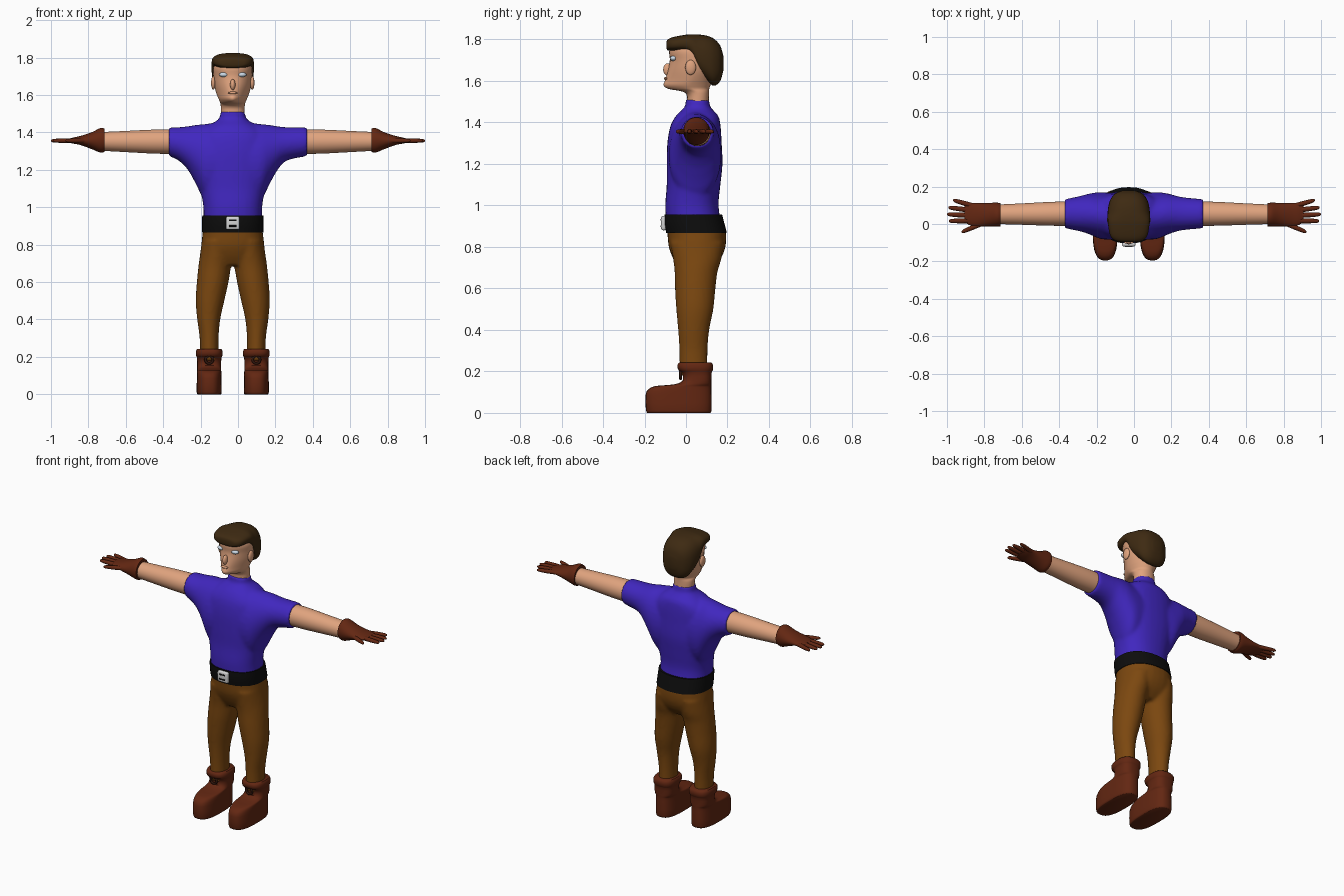
import bpy, bmesh, math
from mathutils import Vector, Matrix

if "Cube" in bpy.data.objects:
    bpy.data.objects.remove(bpy.data.objects["Cube"])

CX = -0.028  # body centre line (arms reach x = -1 and x = 1)


def material(name, rgb):
    m = bpy.data.materials.new(name)
    m.diffuse_color = (*rgb, 1)
    m.use_nodes = True
    m.node_tree.nodes["Principled BSDF"].inputs["Base Color"].default_value = m.diffuse_color
    return m


SKIN = material("skin", (0.75, 0.37, 0.21))
SHIRT = material("blue shirt", (0.052, 0.02, 0.52))
PANTS = material("brown trousers", (0.2, 0.064, 0.005))
LEATHER = material("red leather", (0.125, 0.02, 0.006))
DARK = material("dark leather", (0.03, 0.008, 0.004))
HAIR = material("dark hair", (0.048, 0.023, 0.006))
BELT = material("black belt", (0.004, 0.004, 0.004))
SILVER = material("silver", (0.65, 0.65, 0.65))
EYE = material("pale eye", (0.6, 0.7, 0.8))


def smooth_rows(rows, steps):
    """Catmull-Rom interpolation between profile rows."""
    out = []
    for i in range(len(rows) - 1):
        p0, p1 = rows[max(i - 1, 0)], rows[i]
        p2, p3 = rows[i + 1], rows[min(i + 2, len(rows) - 1)]
        for k in range(steps):
            t = k / steps
            out.append([0.5 * (2 * b + (c - a) * t + (2 * a - 5 * b + 4 * c - d) * t * t
                               + (3 * b - a - 3 * c + d) * t ** 3)
                        for a, b, c, d in zip(p0, p1, p2, p3)])
    return out + [list(rows[-1])]


def loft(bm, axis, rows, p=2.0, n=32, steps=4):
    """Rows are (position, a0, a1, b0, b1, front taper) cross-section bounds."""
    rows = [tuple(r) + (0,) * (6 - len(r)) for r in rows]
    rings = []
    for t, a0, a1, b0, b1, taper in smooth_rows(rows, steps):
        ring = []
        for k in range(n):
            ang = 2 * math.pi * k / n
            c, s = math.cos(ang), math.sin(ang)
            u = math.copysign(abs(c) ** (2 / p), c) * (1 - taper * max(0, -s))
            v = math.copysign(abs(s) ** (2 / p), s)
            a, b = (a0 + a1) / 2 + u * (a1 - a0) / 2, (b0 + b1) / 2 + v * (b1 - b0) / 2
            ring.append(bm.verts.new({'x': (t, a, b), 'y': (a, t, b), 'z': (a, b, t)}[axis]))
        rings.append(ring)
    for r, q in zip(rings, rings[1:]):
        for k in range(n):
            bm.faces.new((r[k], r[(k + 1) % n], q[(k + 1) % n], q[k]))
    bm.faces.new(rings[0])
    bm.faces.new(rings[-1])


def finish(name, bm, mat, blend=0):
    bmesh.ops.recalc_face_normals(bm, faces=bm.faces)
    me = bpy.data.meshes.new(name)
    bm.to_mesh(me)
    bm.free()
    ob = bpy.data.objects.new(name, me)
    bpy.context.collection.objects.link(ob)
    me.materials.append(mat)
    for f in me.polygons:
        f.use_smooth = True
    if blend:  # fuse overlapping lofts into one soft skin
        rm = ob.modifiers.new("fuse", 'REMESH')
        rm.mode, rm.voxel_size, rm.use_smooth_shade = 'VOXEL', 0.01, True
        sm = ob.modifiers.new("soften", 'SMOOTH')
        sm.factor, sm.iterations = 0.5, blend
    else:
        bpy.ops.object.select_all(action='DESELECT')
        ob.select_set(True)
        bpy.context.view_layer.objects.active = ob
        bpy.ops.object.shade_smooth_by_angle(angle=math.radians(50))
    return ob


def part(name, mat, axis, rows, **kw):
    bm = bmesh.new()
    loft(bm, axis, rows, **kw)
    return finish(name, bm, mat)


def ball(name, mat, loc, radii):
    bm = bmesh.new()
    bmesh.ops.create_uvsphere(bm, u_segments=20, v_segments=12, radius=1,
                              matrix=Matrix.Translation(loc) @ Matrix.Diagonal((*radii, 1)))
    return finish(name, bm, mat)


def box(name, mat, loc, size, bevel):
    bm = bmesh.new()
    bmesh.ops.create_cube(bm, size=1, matrix=Matrix.Translation(loc) @ Matrix.Diagonal((*size, 1)))
    bmesh.ops.bevel(bm, geom=bm.edges[:], offset=bevel, segments=3, affect='EDGES', profile=0.5)
    return finish(name, bm, mat)


def centred(rows):
    """(z, half width, y0, y1, taper) -> loft rows about the body centre line."""
    return [(r[0], CX - r[1], CX + r[1], *r[2:]) for r in rows]


def sided(s, rows):
    """(z, inner, outer, y0, y1) -> loft rows on one side of the centre line."""
    return [(z, CX + s * i, CX + s * o, a, b) for z, i, o, a, b in rows]


# shirt: torso with both sleeves fused
bm = bmesh.new()
loft(bm, 'z', centred([(.90, .158, -.095, .172), (1.0, .157, -.10, .157), (1.1, .175, -.093, .166),
                       (1.2, .2, -.093, .176), (1.3, .2, -.09, .172), (1.38, .19, -.076, .167),
                       (1.43, .14, -.05, .157), (1.46, .09, -.02, .13), (1.48, .07, -.003, .115),
                       (1.51, .068, -.003, .113)]), p=2.3)
for s in (-1, 1):
    loft(bm, 'x', [(CX + s * .08, -.085, .165, 1.03, 1.455), (CX + s * .15, -.08, .17, 1.04, 1.445),
                   (CX + s * .2, -.06, .165, 1.13, 1.44), (CX + s * .24, -.045, .155, 1.2, 1.433),
                   (CX + s * .29, -.033, .143, 1.25, 1.428), (s * .37, -.023, .133, 1.273, 1.428)])
finish("shirt", bm, SHIRT, 6)

# trousers: hips and both legs fused
bm = bmesh.new()
loft(bm, 'z', centred([(.91, .158, -.095, .18), (.87, .16, -.09, .193), (.8, .168, -.083, .19),
                       (.74, .165, -.06, .165), (.69, .13, -.03, .12)]), p=2.3)
for s in (-1, 1):
    loft(bm, 'z', sided(s, [(.82, 0, .165, -.075, .182), (.74, .002, .176, -.062, .17),
                            (.68, .01, .184, -.055, .152), (.6, .023, .192, -.053, .142),
                            (.5, .045, .198, -.047, .132), (.4, .067, .19, -.038, .112),
                            (.3, .076, .177, -.032, .104), (.18, .076, .174, -.03, .104)]))
finish("trousers", bm, PANTS, 4)

# belt and buckle
part("belt", BELT, 'z', centred([(.866, .164, -.095, .197), (.91, .164, -.103, .186),
                                 (.956, .163, -.104, .174)]), p=2.3)
box("buckle", SILVER, (CX, -.108, .915), (.074, .024, .07), .01)
for z in (.9, .93):
    box("buckle_slot", BELT, (CX, -.119, z), (.042, .006, .009), .002)

for s, side in ((-1, "right"), (1, "left")):
    # bare forearm
    part(side + "_arm", SKIN, 'x', [(s * .33, -.01, .121, 1.285, 1.416), (s * .45, -.009, .118, 1.287, 1.415),
                                    (s * .6, -.004, .11, 1.295, 1.408), (s * .73, .0, .104, 1.302, 1.402)])
    # glove with fingers and thumb
    bm = bmesh.new()
    loft(bm, 'x', [(s * .714, -.012, .112, 1.296, 1.42), (s * .735, -.014, .114, 1.292, 1.424),
                   (s * .78, -.014, .113, 1.31, 1.402), (s * .84, -.014, .112, 1.332, 1.382),
                   (s * .88, -.006, .112, 1.34, 1.373), (s * .905, .012, .1, 1.346, 1.366)])
    for x0, y0, x1, y1 in ((.85, .095, .967, .127), (.86, .072, .992, .088), (.86, .045, 1.0, .052),
                           (.86, .018, .99, .016), (.81, .003, .922, -.043)):
        loft(bm, 'x', [(s * (x0 + (x1 - x0) * t), y0 + (y1 - y0) * t - r, y0 + (y1 - y0) * t + r,
                        1.356 - r * .9, 1.356 + r * .9)
                       for t, r in ((0, .013), (.5, .0135), (.85, .011), (.96, .008), (1, .002))], n=12, steps=2)
    finish(side + "_glove", bm, LEATHER)
    # boot: foot, shaft, rolled cuff and lace ring
    part(side + "_boot", LEATHER, 'z', sided(s, [
        (0, .064, .188, -.186, .118), (.012, .059, .193, -.193, .123), (.085, .06, .192, -.195, .123),
        (.115, .061, .191, -.18, .122), (.13, .062, .19, -.145, .122), (.137, .062, .19, -.06, .122),
        (.155, .062, .19, -.016, .122), (.195, .061, .191, -.02, .124), (.205, .056, .196, -.036, .129),
        (.23, .055, .197, -.042, .131), (.243, .062, .19, -.032, .122)]), p=2.7, steps=2)
    bpy.ops.mesh.primitive_torus_add(major_radius=.02, minor_radius=.007, major_segments=20, minor_segments=8,
                                     location=(CX + s * .126, -.026, .185), rotation=(math.pi / 2, 0, 0))
    ring = bpy.context.object
    ring.name = side + "_lace_ring"
    ring.data.materials.append(DARK)
    bpy.ops.object.shade_smooth()
    # eye and ear
    ball(side + "_eye", EYE, (CX + s * .048, -.06, 1.709), (.025, .017, .013))
    ball(side + "_ear", SKIN, (CX + s * .104, .022, 1.665), (.012, .026, .036))

# head with neck and chin
part("head", SKIN, 'z', centred([
    (1.47, .062, .0, .11), (1.54, .064, .0, .11), (1.562, .068, -.085, .112, .5),
    (1.58, .076, -.108, .118, .5), (1.605, .086, -.1, .125, .42), (1.65, .099, -.088, .14, .25),
    (1.70, .104, -.078, .15, .1), (1.75, .103, -.08, .15, 0), (1.79, .08, -.05, .13, 0),
    (1.805, .04, .0, .1, 0)]), p=2.1)
ball("nose", SKIN, (CX, -.088, 1.655), (.014, .022, .03))
ball("lips", SKIN, (CX, -.097, 1.612), (.026, .01, .007))

# hair, swept forward at the brow and long at the nape
part("hair", HAIR, 'y', [(y, CX - w, CX + w, a, b) for y, w, a, b in (
    (-.095, .045, 1.76, 1.785), (-.088, .075, 1.748, 1.8), (-.06, .1, 1.743, 1.812), (0, .111, 1.738, 1.823),
    (.03, .113, 1.71, 1.825), (.06, .113, 1.64, 1.824), (.1, .108, 1.6, 1.818), (.135, .096, 1.577, 1.803),
    (.165, .07, 1.6, 1.77), (.18, .03, 1.65, 1.72))], p=2.6)
